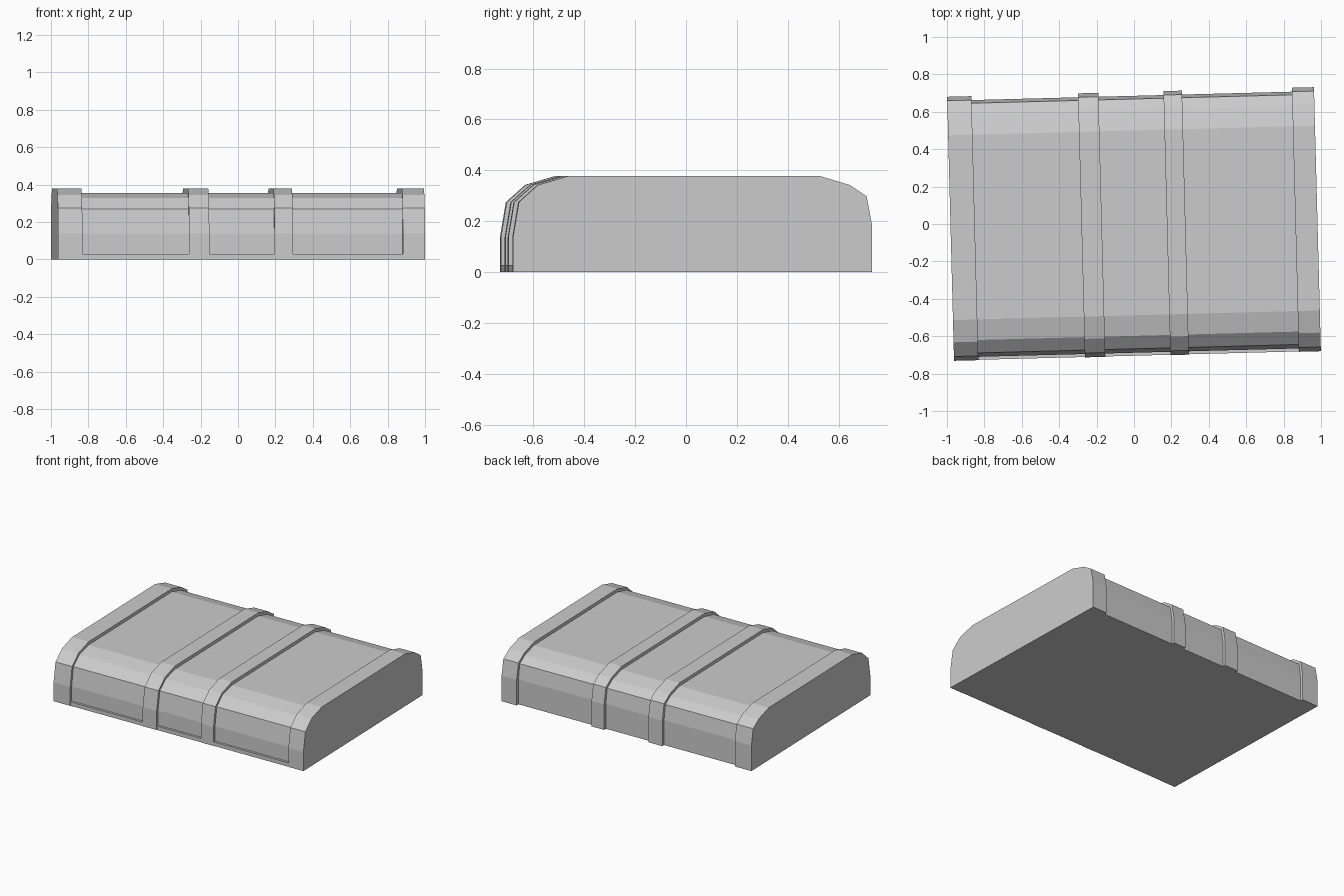
import bpy, bmesh, math
from mathutils import Matrix

if "Cube" in bpy.data.objects:
    bpy.data.objects.remove(bpy.data.objects["Cube"])

TURN = Matrix.Rotation(math.radians(1.5), 4, 'Z')  # whole model sits slightly turned


def extrude_profile(name, profile, x0, x1):
    """Closed prism from a (y, z) outline, running from x0 to x1."""
    bm = bmesh.new()
    face = bm.faces.new([bm.verts.new((x0, y, z)) for y, z in profile])
    ext = bmesh.ops.extrude_face_region(bm, geom=[face])
    moved = [v for v in ext['geom'] if isinstance(v, bmesh.types.BMVert)]
    bmesh.ops.translate(bm, verts=moved, vec=(x1 - x0, 0, 0))
    bmesh.ops.recalc_face_normals(bm, faces=bm.faces)
    bm.transform(TURN)
    mesh = bpy.data.meshes.new(name)
    bm.to_mesh(mesh)
    bm.free()
    obj = bpy.data.objects.new(name, mesh)
    bpy.context.collection.objects.link(obj)
    return obj


# Outer outline of the raised straps, front to back
strap = [(-0.706, 0), (-0.706, 0.137), (-0.683, 0.275), (-0.607, 0.343),
         (-0.488, 0.378), (0.5, 0.378), (0.617, 0.343), (0.685, 0.298),
         (0.706, 0.185), (0.706, 0)]

# Recessed body outline, with a low ledge along the front
body = [(-0.704, 0), (-0.704, 0.028), (-0.688, 0.028), (-0.688, 0.135),
        (-0.667, 0.268), (-0.598, 0.327), (-0.488, 0.355), (0.5, 0.355),
        (0.608, 0.325), (0.668, 0.286), (0.685, 0.18), (0.685, 0)]

# Straps: two ends and two in the middle, with the body panels between them
bands = [("left_end_strap", -0.981, -0.851), ("left_middle_strap", -0.281, -0.172),
         ("right_middle_strap", 0.176, 0.275), ("right_end_strap", 0.863, 0.981)]
for name, x0, x1 in bands:
    extrude_profile(name, strap, x0, x1)

panels = ["left_panel", "middle_panel", "right_panel"]
for name, a, b in zip(panels, bands, bands[1:]):
    extrude_profile(name, body, a[2], b[1])
